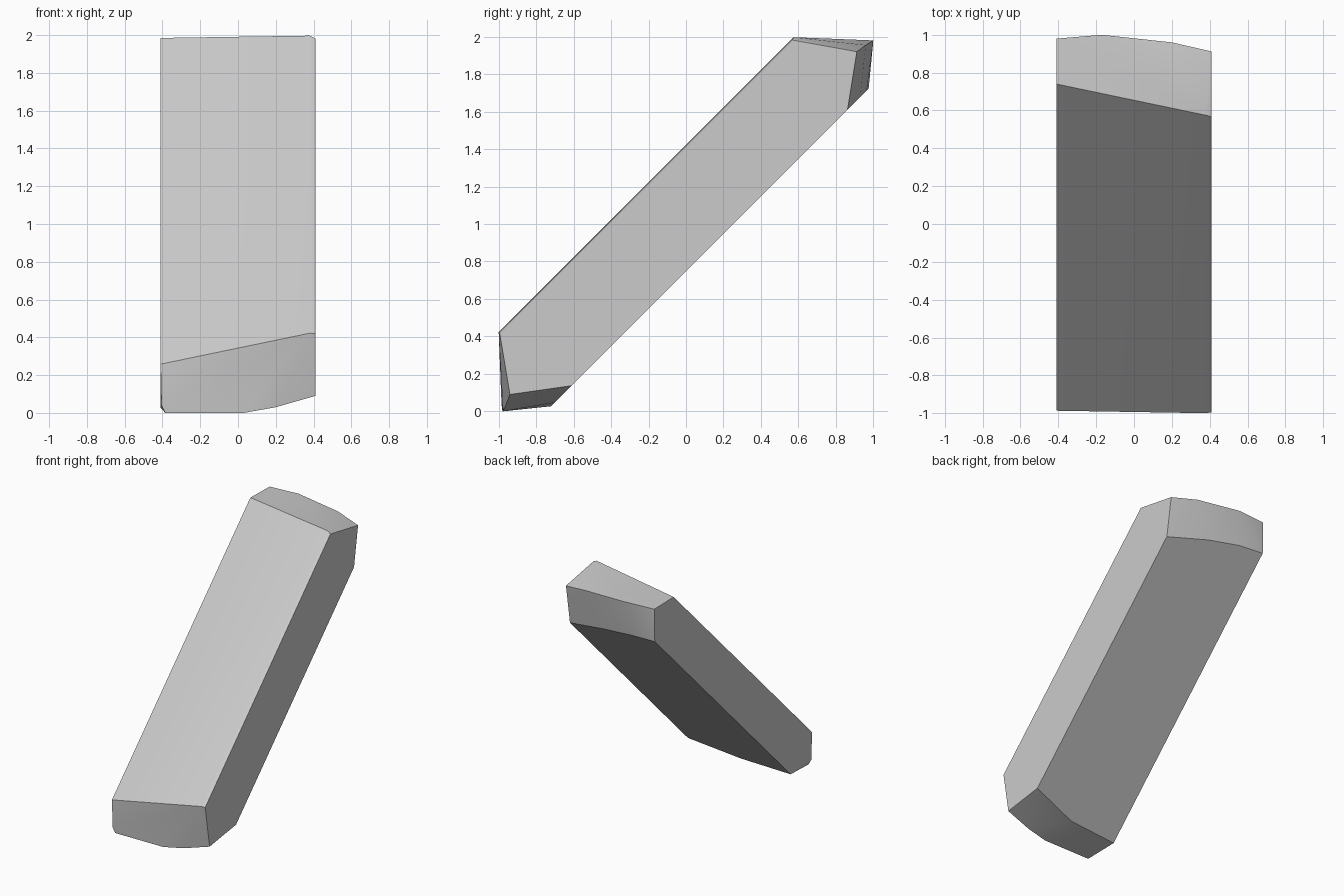
import bpy
import bmesh
import math

default_cube = bpy.data.objects.get("Cube")
if default_cube:
    bpy.data.objects.remove(default_cube, do_unlink=True)


def make_material(name, value):
    material = bpy.data.materials.new(name)
    material.use_nodes = True
    colour = (value, value, value, 1.0)
    material.diffuse_color = colour
    material.node_tree.nodes["Principled BSDF"].inputs["Base Color"].default_value = colour
    return material


def along_slope(x, y, rise):
    """Point on a line climbing at 45 degrees in the side plane."""
    return (x, y, y + rise)


# Broad upper face, tilted slightly, with a narrow chamfer on its high side
upper_edges = [
    along_slope(x, y, rise)
    for x, rise, ends in (
        (-0.41, 1.245, (-0.987, 0.74)),
        (0.38, 1.422, (-1.0, 0.575)),
        (0.41, 1.415, (-0.995, 0.567)),
    )
    for y in ends
]

# Broad lower face, with chipped outlines at both ends
lower_outline = [
    along_slope(x, y, 0.747)
    for x, y in (
        (0.41, -0.61), (0.01, -0.70), (-0.41, -0.72),
        (0.41, 0.862), (0.07, 0.93), (-0.19, 0.965), (-0.41, 0.975),
    )
]

# Outer ridges of the upper and lower ends
top_ridge = [(0.41, 0.912, 1.92), (0.2, 0.96, 1.955),
             (-0.17, 1.0, 1.98), (-0.41, 0.98, 1.98)]
foot_ridge = [(0.41, -0.94, 0.09), (0.2, -0.963, 0.03), (0.03, -0.977, 0.0),
              (-0.385, -0.98, 0.0), (-0.405, -0.985, 0.04)]

# Wrap the outlines into one solid slanted block
bm = bmesh.new()
for point in upper_edges + lower_outline + top_ridge + foot_ridge:
    bm.verts.new(point)
bmesh.ops.convex_hull(bm, input=list(bm.verts))
bmesh.ops.dissolve_limit(bm, angle_limit=math.radians(1.5),
                         verts=list(bm.verts), edges=list(bm.edges))
bmesh.ops.recalc_face_normals(bm, faces=list(bm.faces))

mesh = bpy.data.meshes.new("slanted_block")
bm.to_mesh(mesh)
bm.free()
block = bpy.data.objects.new("slanted_block", mesh)
bpy.context.collection.objects.link(block)
mesh.materials.append(make_material("light grey", 0.6))

# Smooth the faceted ends while keeping the main edges crisp
bpy.ops.object.select_all(action="DESELECT")
block.select_set(True)
bpy.context.view_layer.objects.active = block
bpy.ops.object.shade_smooth_by_angle(angle=math.radians(25))
